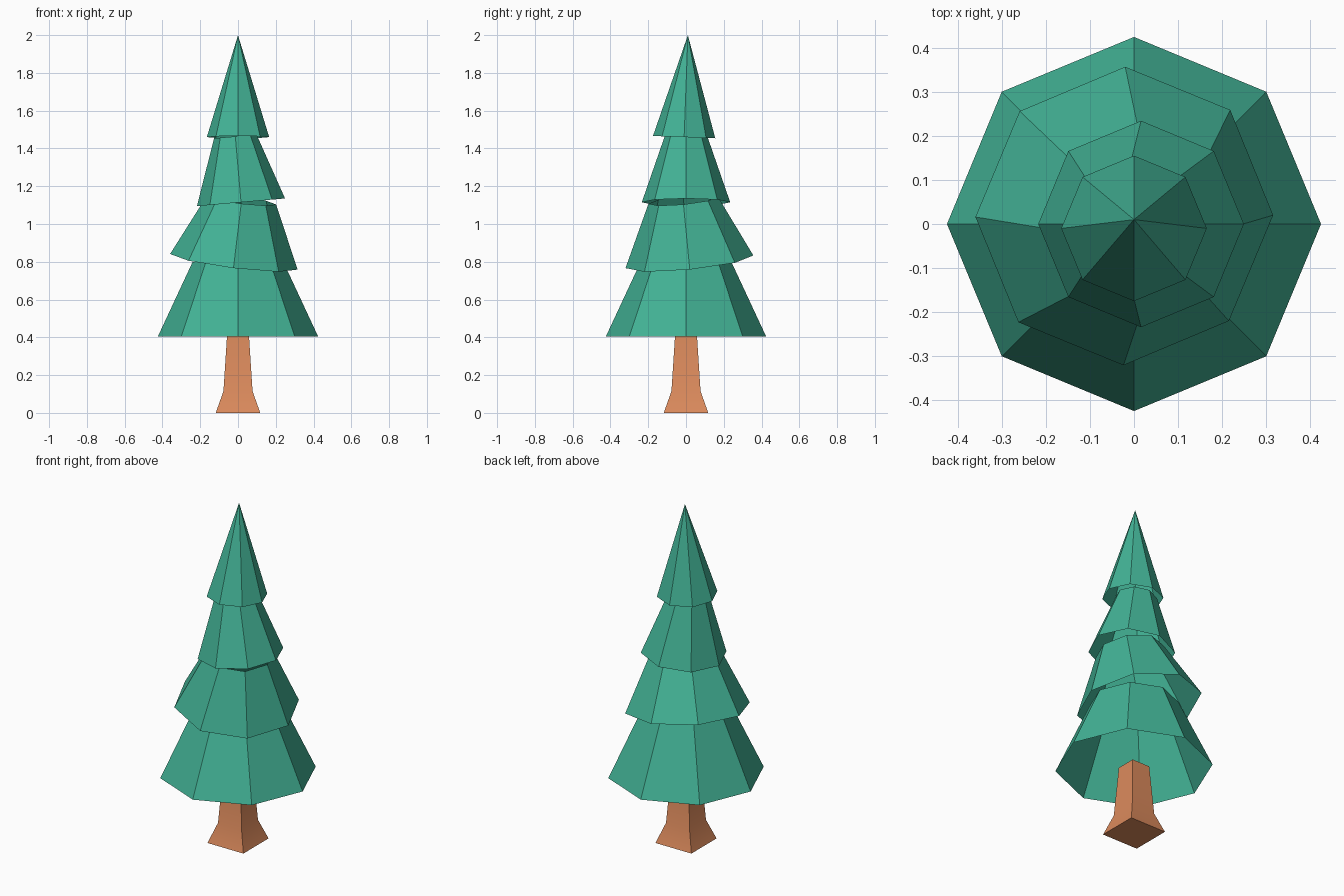
import bpy
import bmesh
from math import cos, sin, pi
from mathutils import Vector

cube = bpy.data.objects.get("Cube")
if cube:
    bpy.data.objects.remove(cube, do_unlink=True)


def make_material(name, rgb):
    mat = bpy.data.materials.new(name)
    mat.use_nodes = True
    mat.diffuse_color = (*rgb, 1)
    bsdf = mat.node_tree.nodes["Principled BSDF"]
    bsdf.inputs["Base Color"].default_value = (*rgb, 1)
    bsdf.inputs["Roughness"].default_value = 0.9
    return mat


def loft(name, mat, sides, rings, base=(0, 0, 0), axis=(0, 0, 1), turn=0.0, caps=False):
    """Stack (radius, height) rings along a leaning axis; radius 0 makes a tip."""
    rot = Vector((0, 0, 1)).rotation_difference(Vector(axis))
    bm = bmesh.new()
    loops = []
    for radius, height in rings:
        count = sides if radius > 0 else 1
        loops.append([bm.verts.new(Vector(base) + rot @ Vector((
            radius * cos(turn + 2 * pi * i / sides),
            radius * sin(turn + 2 * pi * i / sides), height)))
            for i in range(count)])
    for low, high in zip(loops, loops[1:]):
        for i in range(sides):
            j = (i + 1) % sides
            if len(high) == 1:
                bm.faces.new((low[i], low[j], high[0]))
            else:
                bm.faces.new((low[i], low[j], high[j], high[i]))
    if caps:
        bm.faces.new(loops[0][::-1])
        bm.faces.new(loops[-1])
    mesh = bpy.data.meshes.new(name)
    bm.to_mesh(mesh)
    bm.free()
    mesh.materials.append(mat)
    obj = bpy.data.objects.new(name, mesh)
    bpy.context.collection.objects.link(obj)
    return obj


needles = make_material("needle green", (0.055, 0.445, 0.301))
bark = make_material("bark orange brown", (0.708, 0.254, 0.107))

# Square trunk with a flared foot, softly shaded across the flare
diag = 2 ** 0.5
trunk = loft("trunk", bark, 4,
             [(0.118 * diag, 0), (0.077 * diag, 0.115), (0.058 * diag, 0.41)],
             turn=pi / 4, caps=True)
bpy.ops.object.select_all(action="DESELECT")
trunk.select_set(True)
bpy.context.view_layer.objects.active = trunk
bpy.ops.object.shade_smooth_by_angle(angle=pi / 6)

# Hollow eight-sided skirts, each leaning a little differently:
# name, rim centre, lean, rim radius, top radius, height
tiers = [
    ("bottom_branches", (0, 0, 0.405), (0, 0, 1), 0.424, 0.24, 0.395),
    ("lower_branches", (-0.022, 0.018, 0.8), (0.123, -0.1, 1), 0.34, 0.185, 0.33),
    ("upper_branches", (0.016, 0, 1.115), (-0.087, 0, 1), 0.234, 0.113, 0.35),
    ("top_branches", (0, -0.01, 1.46), (0, 0.037, 1), 0.165, 0, 0.54),
]
for name, base, lean, rim, top, height in tiers:
    loft(name, needles, 8, [(rim, 0), (top, height)], base, lean)
